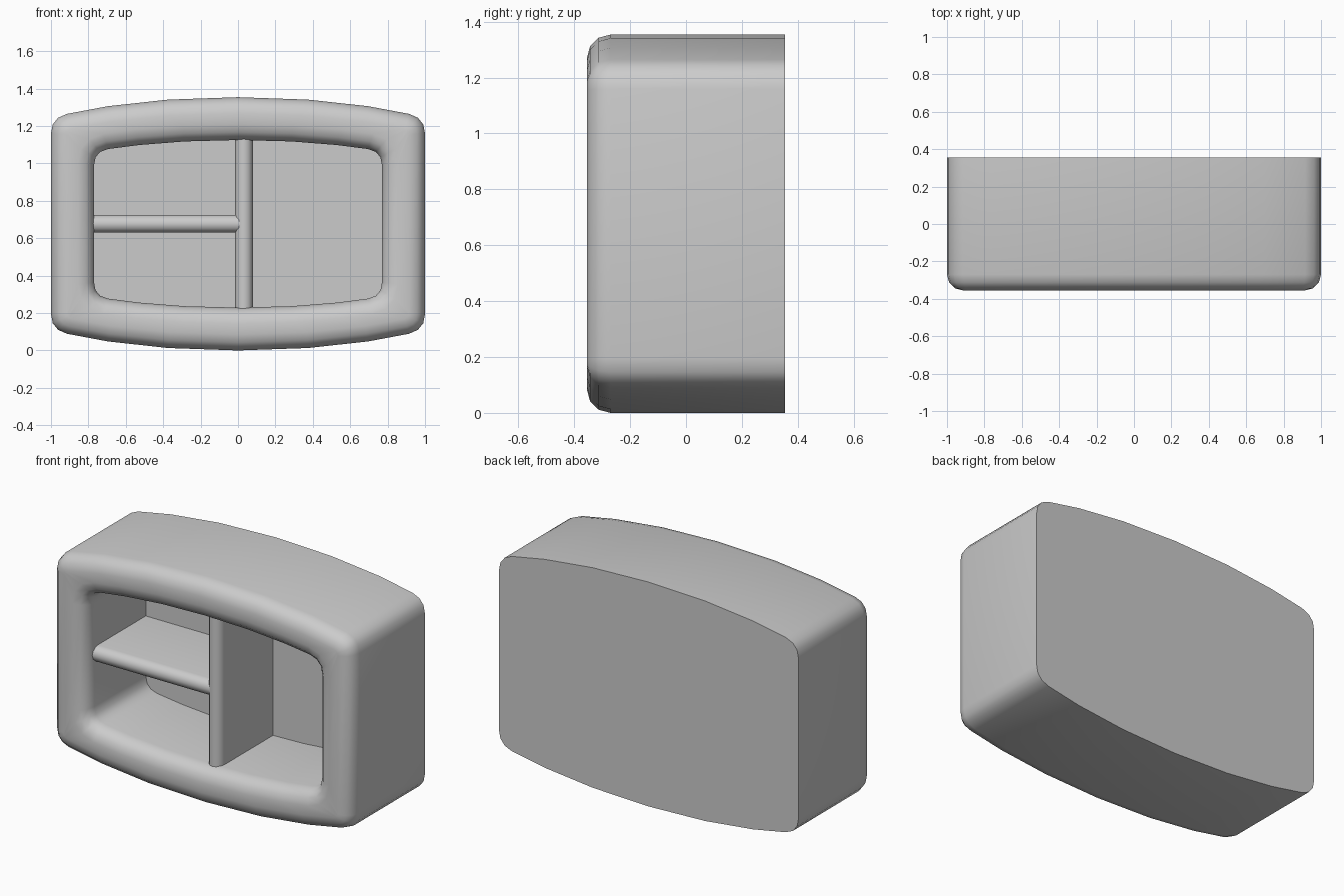
import bpy, bmesh, math

if "Cube" in bpy.data.objects:
    bpy.data.objects.remove(bpy.data.objects["Cube"], do_unlink=True)

MID = 0.677      # height of the centre line
BACK = 0.355     # half depth
ROUND = 0.085    # rounding of the front lip

grey = bpy.data.materials.new("plain grey")
grey.use_nodes = True
colour = (0.6, 0.6, 0.6, 1)
grey.diffuse_color = colour
grey.node_tree.nodes["Principled BSDF"].inputs["Base Color"].default_value = colour


def finish(bm, name):
    bmesh.ops.recalc_face_normals(bm, faces=bm.faces)
    mesh = bpy.data.meshes.new(name)
    bm.to_mesh(mesh)
    bm.free()
    mesh.materials.append(grey)
    ob = bpy.data.objects.new(name, mesh)
    bpy.context.collection.objects.link(ob)
    bpy.ops.object.select_all(action='DESELECT')
    ob.select_set(True)
    bpy.context.view_layer.objects.active = ob
    bpy.ops.object.shade_smooth_by_angle(angle=math.radians(40))
    return ob


def outline(w, h, r):
    """Bowed rectangle with rounded corners, as (x, z) about the centre."""
    arch = lambda x: h - 0.09 * x ** 2 - 0.02 * x ** 4
    quarter = [(x, arch(x)) for x in ((w - r) * k for k in (0, 0.41, 0.76, 1))]
    a, c, b = quarter[-1], (w, arch(w)), (w, arch(w) - r)
    for t in (1 / 3, 2 / 3, 1):
        quarter.append(tuple((1 - t) ** 2 * a[i] + 2 * t * (1 - t) * c[i] + t * t * b[i]
                             for i in (0, 1)))
    right = quarter + [(x, -z) for x, z in reversed(quarter)]
    return right + [(-x, z) for x, z in reversed(right[1:-1])]


# Casing: back, outer wall, rounded lip, inner wall and recessed back panel
def outer(d):
    return outline(1 - d, MID - d, ROUND - 0.7 * d)


def inner(d):
    return outline(0.77 + d, 0.448 + d, 0.075 + 0.7 * d)


steps = [(ROUND * (1 - math.cos(a)), ROUND * (1 - math.sin(a)))
         for a in (math.radians(30 * i) for i in range(4))]
loops = [(outer(0), BACK)]
loops += [(outer(d), -BACK + y) for d, y in steps]
loops += [(inner(d), -BACK + y) for d, y in reversed(steps)]
loops += [(inner(0), 0.22)]

bm = bmesh.new()
rings = [[bm.verts.new((x, y, MID + z)) for x, z in pts] for pts, y in loops]
for p, q in zip(rings, rings[1:]):
    for i in range(len(p)):
        j = (i + 1) % len(p)
        bm.faces.new((p[i], p[j], q[j], q[i]))
bm.faces.new(rings[0])
bm.faces.new(rings[-1])
finish(bm, "casing")


# Boards with a half-round front edge
def board(name, front, place, start, end, thick=0.095):
    r = thick / 2
    profile = [(r, 0.24)]
    profile += [(r * math.cos(a), front + r - r * math.sin(a))
                for a in (math.pi * i / 6 for i in range(7))]
    profile += [(-r, 0.24)]
    bm = bmesh.new()
    ends = [[bm.verts.new(place(u, y, s)) for u, y in profile] for s in (start, end)]
    for i in range(len(profile)):
        j = (i + 1) % len(profile)
        bm.faces.new((ends[0][i], ends[0][j], ends[1][j], ends[1][i]))
    for e in ends:
        bm.faces.new(e)
    return finish(bm, name)


board("upright_divider", -0.29, lambda u, y, s: (0.0325 + u, y, MID + s), -0.47, 0.47)
board("side_shelf", -0.285, lambda u, y, s: (s, y, MID + u), -0.8, 0.0325)
